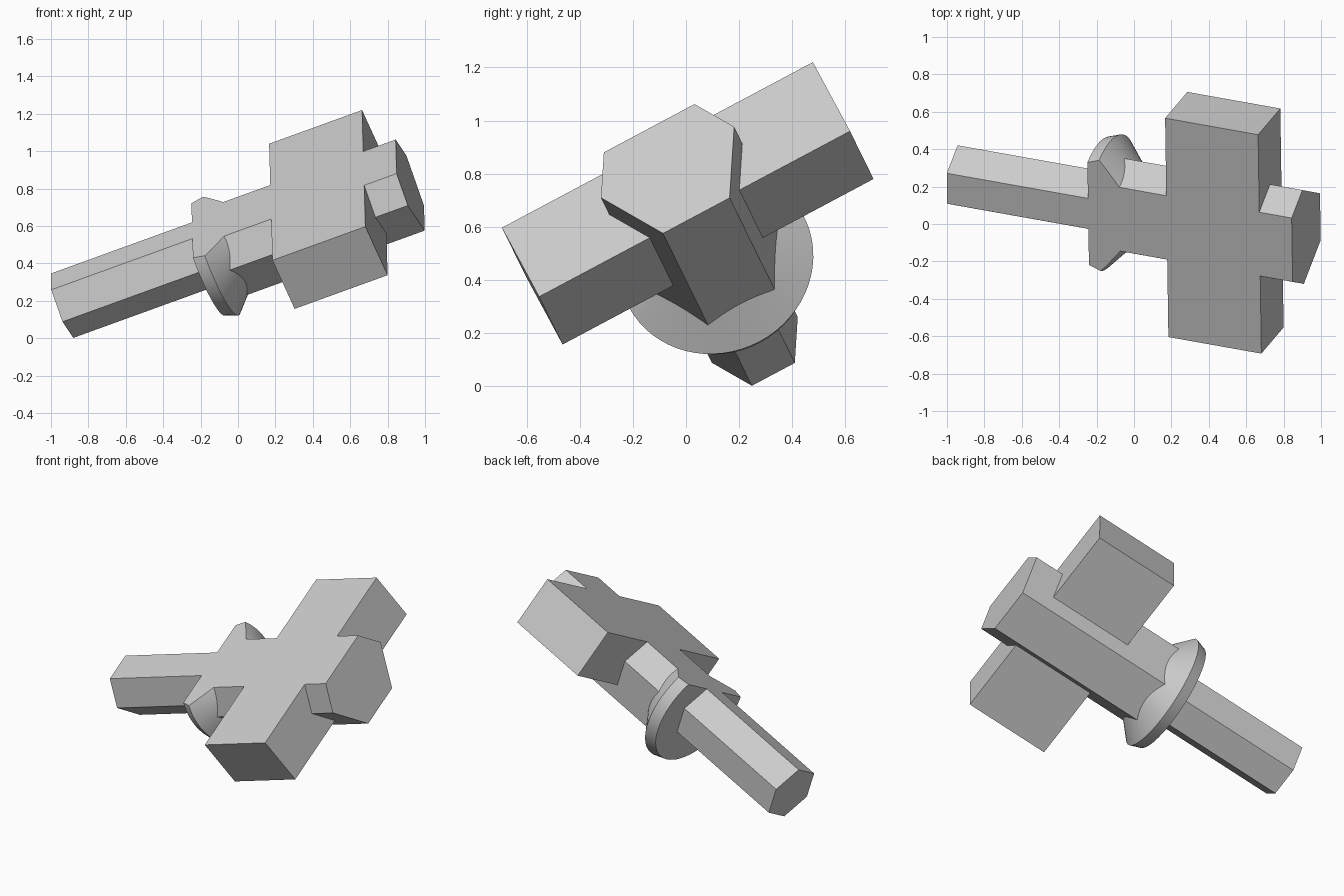
import bpy, bmesh, math
from mathutils import Matrix, Vector

cube = bpy.data.objects.get("Cube")
if cube:
    bpy.data.objects.remove(cube, do_unlink=True)

grey = bpy.data.materials.new("plain_grey")
grey.use_nodes = True
grey.diffuse_color = (0.6, 0.6, 0.6, 1)
grey.node_tree.nodes["Principled BSDF"].inputs["Base Color"].default_value = (0.6, 0.6, 0.6, 1)

# Local frame: x runs along the shaft, y along the crossbar, z out of the flat side
shaft = Vector((0.927, -0.165, 0.336)).normalized()
bar = Vector((-0.01, 0.882, 0.471))
flat = shaft.cross(bar).normalized()
bar = flat.cross(shaft)
frame = Matrix((shaft, bar, flat)).transposed().to_4x4()
frame.translation = (-0.941, 0.259, 0.174)
FLAT_HEIGHT = 0.157


def finish(name, bm):
    bmesh.ops.recalc_face_normals(bm, faces=bm.faces)
    mesh = bpy.data.meshes.new(name)
    bm.to_mesh(mesh)
    bm.free()
    mesh.materials.append(grey)
    obj = bpy.data.objects.new(name, mesh)
    bpy.context.collection.objects.link(obj)
    return obj


def turned(name, profile, sides):
    """Rings of (position along shaft, radius), skinned and capped."""
    bm = bmesh.new()
    rings = []
    for x, r in profile:
        angles = [2 * math.pi * i / sides for i in range(sides)]
        rings.append([bm.verts.new((x, r * math.cos(a), r * math.sin(a))) for a in angles])
    for lower, upper in zip(rings, rings[1:]):
        for i in range(sides):
            j = (i + 1) % sides
            bm.faces.new((lower[i], lower[j], upper[j], upper[i]))
    bm.faces.new(rings[0])
    bm.faces.new(rings[-1])
    return finish(name, bm)


def box(name, low, high):
    bm = bmesh.new()
    bmesh.ops.create_cube(bm, size=1)
    low, high = Vector(low), Vector(high)
    for v in bm.verts:
        v.co = (low + high) / 2 + v.co * (high - low)
    return finish(name, bm)


# Thick hexagonal head, thin hexagonal rod, tapered collar and crossbar
body = turned("flat_sided_cross_shaft", [(0.9, 0.284), (1.99, 0.284)], 6)
parts = [
    turned("thin_rod", [(0, 0.183), (1.2, 0.183)], 6),
    turned("collar", [(0.814, 0.348), (0.882, 0.371), (1.06, 0.18)], 64),
    box("crossbar", (1.267, -0.663, -0.161), (1.803, 0.663, 0.18)),
]

# Merge the parts into one solid
for part in parts:
    union = body.modifiers.new(part.name, "BOOLEAN")
    union.operation = "UNION"
    union.solver = "EXACT"
    union.object = part
bpy.context.view_layer.update()
merged = bpy.data.meshes.new_from_object(body.evaluated_get(bpy.context.evaluated_depsgraph_get()))
body.modifiers.clear()
body.data = merged
for part in parts:
    bpy.data.objects.remove(part, do_unlink=True)

# Slice the long flat side, then tilt the solid into place
bm = bmesh.new()
bm.from_mesh(merged)
cut = bmesh.ops.bisect_plane(bm, geom=bm.verts[:] + bm.edges[:] + bm.faces[:], dist=1e-5,
                             plane_co=(0, 0, FLAT_HEIGHT), plane_no=(0, 0, 1), clear_outer=True)
rim = [e for e in cut["geom_cut"] if isinstance(e, bmesh.types.BMEdge)]
bmesh.ops.holes_fill(bm, edges=rim, sides=0)
bmesh.ops.recalc_face_normals(bm, faces=bm.faces)
bm.transform(frame)
bm.to_mesh(merged)
bm.free()
merged.materials.clear()
merged.materials.append(grey)
for face in merged.polygons:
    face.material_index = 0

bpy.ops.object.select_all(action="DESELECT")
body.select_set(True)
bpy.context.view_layer.objects.active = body
bpy.ops.object.shade_smooth_by_angle(angle=math.radians(20))
